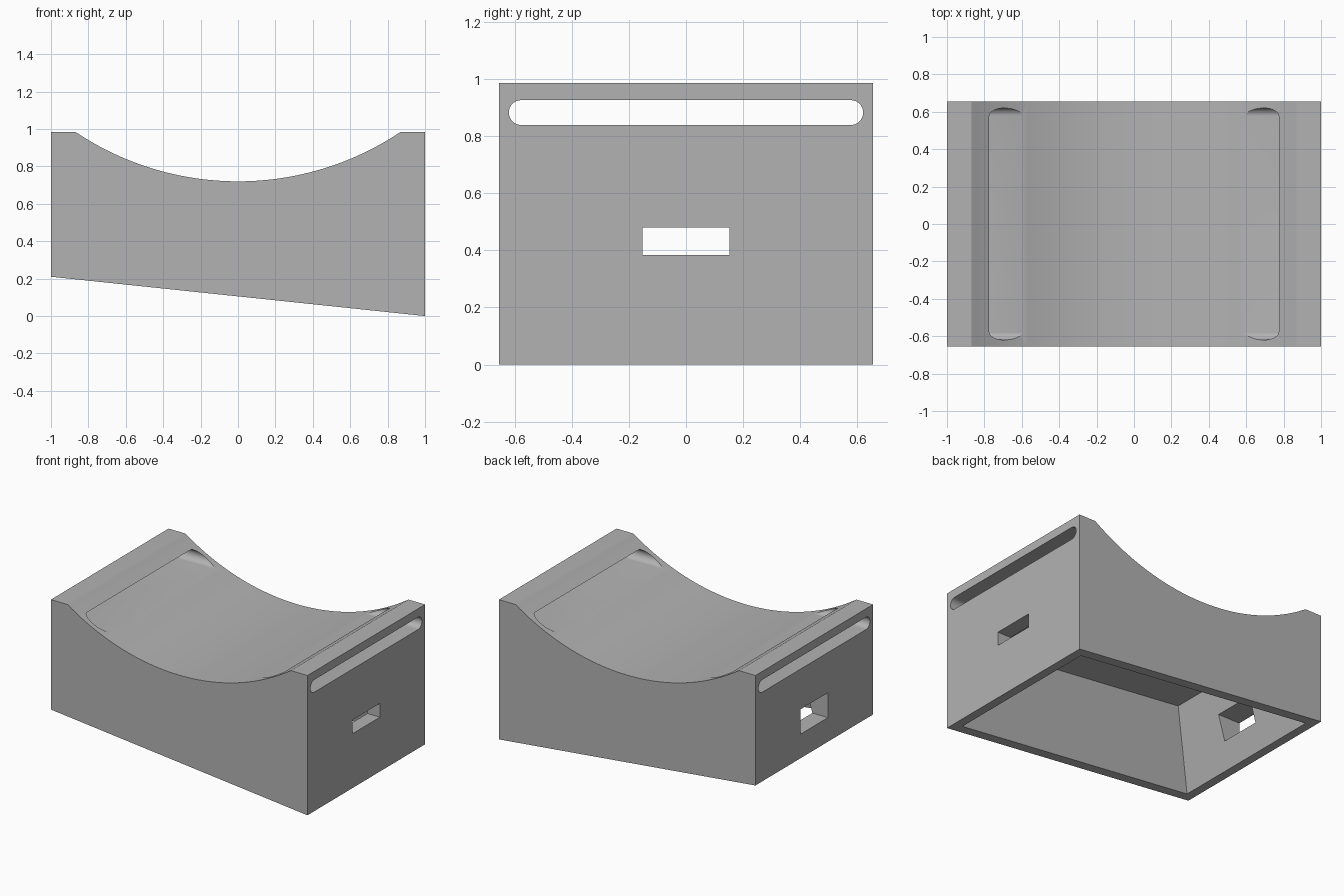
import bpy
import bmesh
from math import asin, atan, cos, sin, pi, radians
from mathutils import Matrix

if "Cube" in bpy.data.objects:
    bpy.data.objects.remove(bpy.data.objects["Cube"], do_unlink=True)

HALF_Y = 0.655
TOP = 0.985
TILT = atan(0.105)          # slope of the underside
ARC_HALF, ARC_LOW = 0.87, 0.72
SAG = TOP - ARC_LOW
RADIUS = (ARC_HALF ** 2 + SAG ** 2) / (2 * SAG)

grey = bpy.data.materials.new("plain grey")
grey.use_nodes = True
colour = (0.45, 0.45, 0.45, 1)
grey.diffuse_color = colour
grey.node_tree.nodes["Principled BSDF"].inputs["Base Color"].default_value = colour


def finish(name, bm):
    bmesh.ops.recalc_face_normals(bm, faces=bm.faces)
    mesh = bpy.data.meshes.new(name)
    bm.to_mesh(mesh)
    bm.free()
    mesh.materials.append(grey)
    ob = bpy.data.objects.new(name, mesh)
    bpy.context.collection.objects.link(ob)
    return ob


def prism(name, points, vector):
    """Extrude a closed outline along a vector."""
    bm = bmesh.new()
    face = bm.faces.new([bm.verts.new(p) for p in points])
    new = bmesh.ops.extrude_face_region(bm, geom=[face])["geom"]
    verts = [v for v in new if isinstance(v, bmesh.types.BMVert)]
    bmesh.ops.translate(bm, verts=verts, vec=vector)
    return finish(name, bm)


def opening(name, x0, x1, z0, z1):
    y = 0.152
    outline = [(x0, -y, z0), (x0, y, z0), (x0, y, z1), (x0, -y, z1)]
    return prism(name, outline, (x1 - x0, 0, 0))


# Body: sloped underside and concave top, extruded front to back
sweep = asin(ARC_HALF / RADIUS)
steps = 48
profile = [(-1, 0.21), (1, 0), (1, TOP)]
for i in range(steps + 1):
    a = sweep * (1 - 2 * i / steps)
    profile.append((RADIUS * sin(a), ARC_LOW + RADIUS * (1 - cos(a))))
profile.append((-1, TOP))
body = prism("cradle_body", [(x, -HALF_Y, z) for x, z in profile], (0, 2 * HALF_Y, 0))

# Tapered hollow, square to the sloped underside
depth, inset, below = 0.555, 0.1, 0.1
bm = bmesh.new()
bmesh.ops.create_cube(bm, size=2)
for v in bm.verts:
    h = depth if v.co.z > 0 else -below
    shrink = inset * h / depth
    v.co = (v.co.x * (1 / cos(TILT) - 0.07 - shrink), v.co.y * (HALF_Y - 0.07 - shrink), h)
bm.transform(Matrix.Translation((0, 0, 0.105)) @ Matrix.Rotation(TILT, 4, "Y"))
hollow = finish("hollow_cutter", bm)

# Long round-ended strap slot through both end walls
r, mid_z = 0.0435, 0.882
outline = []
for side in (1, -1):
    for i in range(17):
        a = pi * i / 16 - pi / 2
        outline.append((-1.2, side * (0.62 - r + r * cos(a)), mid_z + side * r * sin(a)))
slot = prism("slot_cutter", outline, (2.4, 0, 0))

# Rectangular openings in the end walls, the left one lower
low_opening = opening("left_opening_cutter", 0.6, 1.2, 0.383, 0.48)
tall_opening = opening("right_opening_cutter", -1.2, -0.7, 0.38, 0.555)

for cutter in (hollow, slot, low_opening, tall_opening):
    cutter.hide_render = True
    cutter.hide_set(True)
    cut = body.modifiers.new(cutter.name, "BOOLEAN")
    cut.operation = "DIFFERENCE"
    cut.solver = "EXACT"
    cut.object = cutter

# Bake the cuts, drop the cutters and smooth the curved surfaces
depsgraph = bpy.context.evaluated_depsgraph_get()
baked = bpy.data.meshes.new_from_object(body.evaluated_get(depsgraph))
body.modifiers.clear()
body.data = baked
for cutter in (hollow, slot, low_opening, tall_opening):
    bpy.data.objects.remove(cutter, do_unlink=True)
bpy.ops.object.select_all(action="DESELECT")
body.select_set(True)
bpy.context.view_layer.objects.active = body
bpy.ops.object.shade_smooth_by_angle(angle=radians(25))
